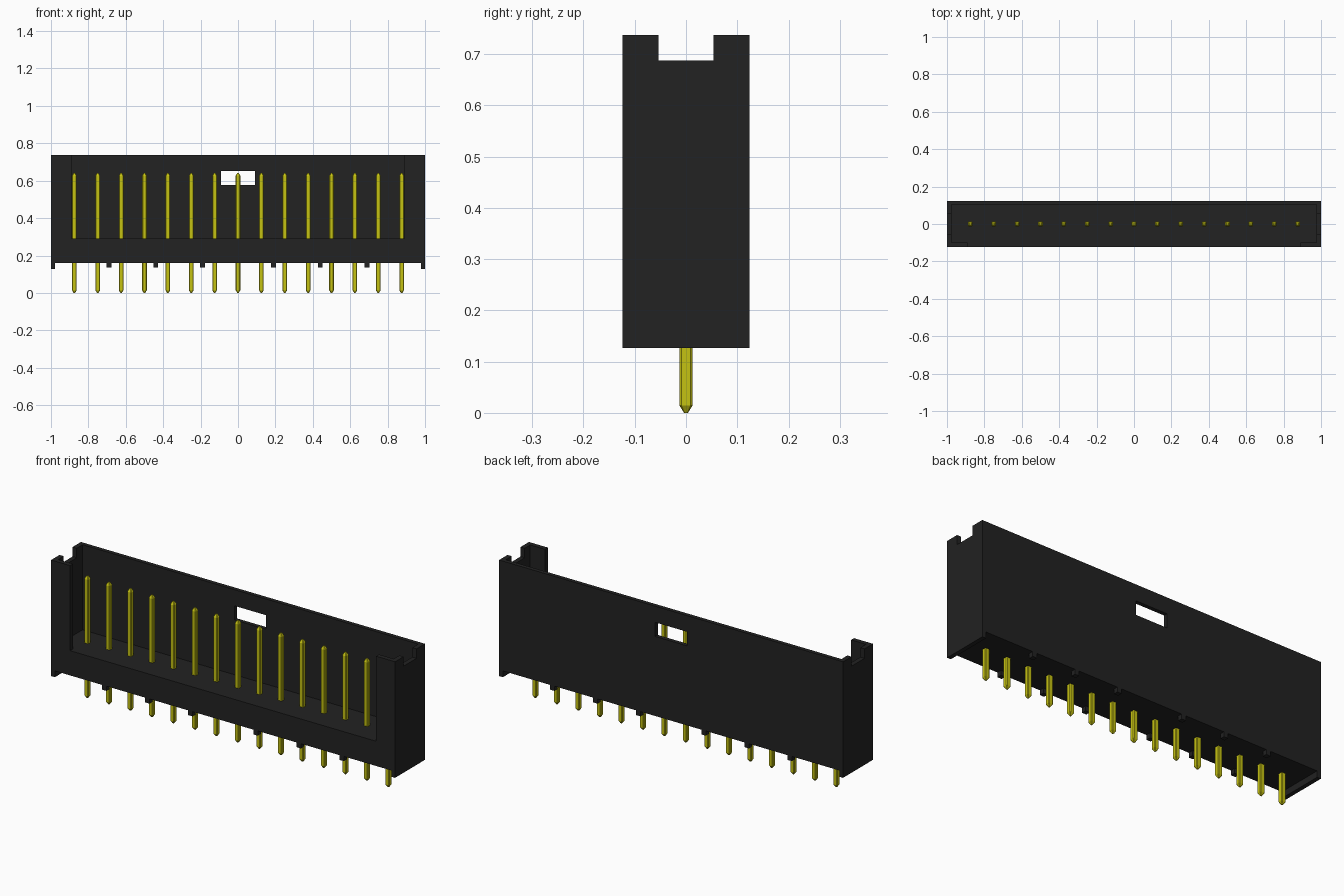
import bpy, bmesh, math

if "Cube" in bpy.data.objects:
    bpy.data.objects.remove(bpy.data.objects["Cube"], do_unlink=True)


def material(name, rgb, rough):
    m = bpy.data.materials.new(name)
    m.use_nodes = True
    m.diffuse_color = (*rgb, 1)
    p = m.node_tree.nodes["Principled BSDF"]
    p.inputs["Base Color"].default_value = (*rgb, 1)
    p.inputs["Roughness"].default_value = rough
    return m


BLACK = material("black plastic", (0.016, 0.016, 0.016), 0.6)
GOLD = material("yellow metal", (0.56, 0.54, 0.006), 0.4)


def make_object(name, bm, mat):
    bmesh.ops.recalc_face_normals(bm, faces=bm.faces)
    me = bpy.data.meshes.new(name)
    bm.to_mesh(me)
    bm.free()
    me.materials.append(mat)
    ob = bpy.data.objects.new(name, me)
    bpy.context.collection.objects.link(ob)
    return ob


def box(name, x0, x1, y0, y1, z0, z1, mat=BLACK):
    bm = bmesh.new()
    bmesh.ops.create_cube(bm, size=1)
    for v in bm.verts:
        v.co.x = x1 if v.co.x > 0 else x0
        v.co.y = y1 if v.co.y > 0 else y0
        v.co.z = z1 if v.co.z > 0 else z0
    return make_object(name, bm, mat)


# Housing: a solid block, hollowed out by cutters
HALF_Y, TOP, BASE, FLOOR = 0.124, 0.737, 0.16, 0.29
housing = box("housing", -1, 1, -HALF_Y, HALF_Y, 0.127, TOP)
cutters = [
    box("cavity_cutter", -0.976, 0.976, -0.1, 0.103, FLOOR, 1),
    box("front_opening_cutter", -0.89, 0.89, -0.3, 0, FLOOR, 1),
    box("end_notch_cutter", -1.2, 1.2, -0.054, 0.054, 0.687, 1),
    box("back_window_cutter", -0.092, 0.092, 0, 0.3, 0.578, 0.652),
    box("underside_cutter", -0.978, 0.978, -0.3, 0.3, 0, BASE),
]
for cutter in cutters:
    cutter.hide_render = True
    mod = housing.modifiers.new(cutter.name, 'BOOLEAN')
    mod.operation = 'DIFFERENCE'
    mod.solver = 'EXACT'
    mod.object = cutter
bpy.context.view_layer.objects.active = housing
housing.select_set(True)
for cutter in cutters:
    bpy.ops.object.modifier_apply(modifier=cutter.name)
for cutter in cutters:
    bpy.data.objects.remove(cutter, do_unlink=True)

# Standoff nubs along the front and back lower edges
for row, s in (("front", -1), ("back", 1)):
    for i, x in enumerate((-0.69, -0.44, -0.19, 0.19, 0.44, 0.69)):
        ya, yb = sorted((s * HALF_Y, s * (HALF_Y - 0.025)))
        box(f"{row}_nub_{i + 1}", x - 0.0125, x + 0.0125, ya, yb, 0.135, BASE + 0.003)


# Pins: square section with trimmed corners, tapered at both ends
def pin(name, x):
    h, c = 0.0125, 0.0035
    section = [(h, -h + c), (h, h - c), (h - c, h), (-h + c, h),
               (-h, h - c), (-h, -h + c), (-h + c, -h), (h - c, -h)]
    bm = bmesh.new()
    rings = []
    for z, s in ((0, 0.3), (0.014, 1), (0.626, 1), (0.64, 0.4)):
        rings.append([bm.verts.new((x + px * s, py * s, z)) for px, py in section])
    for a, b in zip(rings, rings[1:]):
        for i in range(8):
            j = (i + 1) % 8
            bm.faces.new((a[i], a[j], b[j], b[i]))
    bm.faces.new(rings[0][::-1])
    bm.faces.new(rings[-1])
    return make_object(name, bm, GOLD)


for i in range(15):
    pin(f"pin_{i + 1}", (i - 7) * 0.125)
